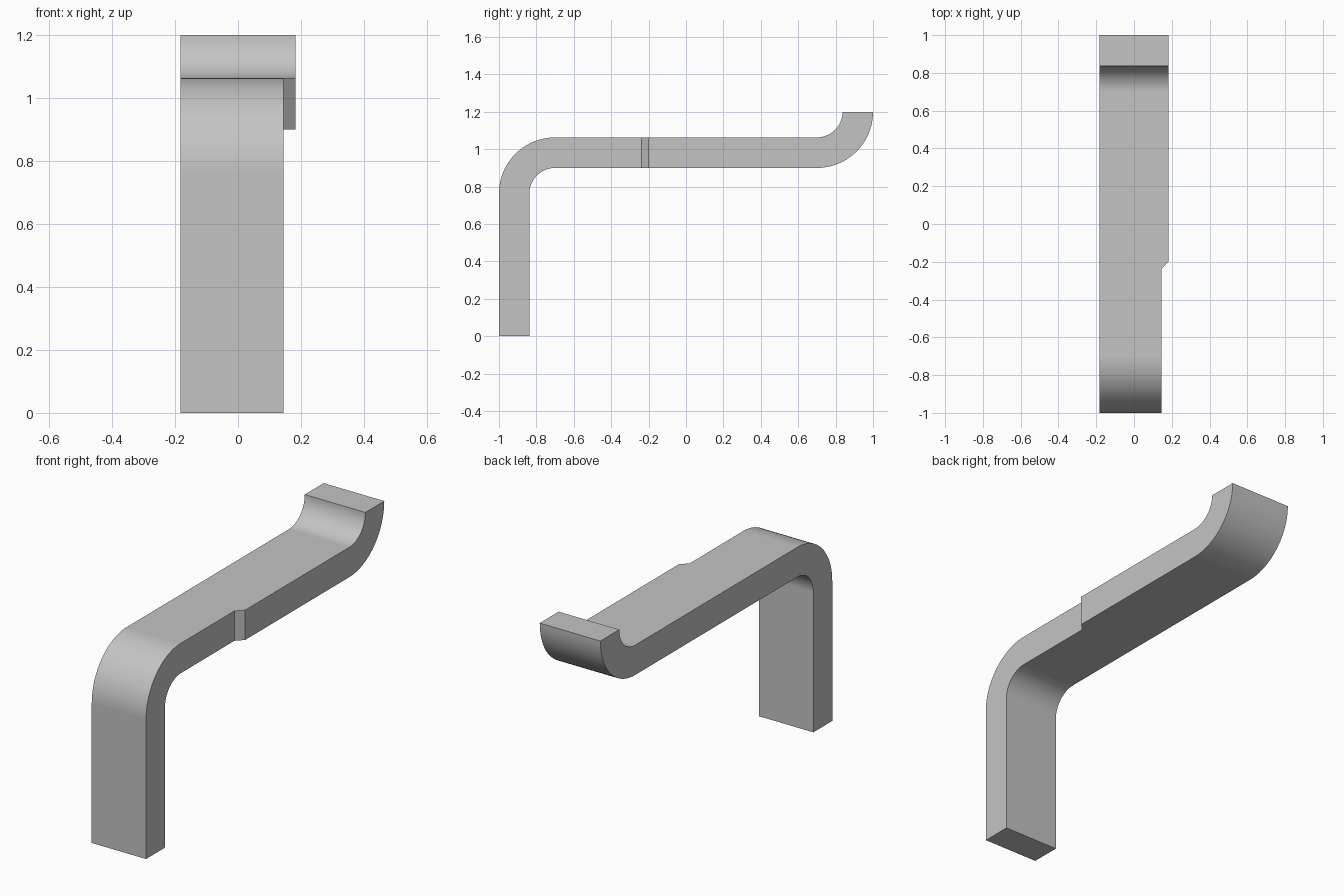
import bpy, bmesh
from math import sin, cos, pi, radians

cube = bpy.data.objects.get("Cube")
if cube:
    bpy.data.objects.remove(cube, do_unlink=True)

# Plain grey material
grey = bpy.data.materials.new("plain_grey")
grey.use_nodes = True
colour = (0.55, 0.55, 0.55, 1)
grey.diffuse_color = colour
grey.node_tree.nodes["Principled BSDF"].inputs["Base Color"].default_value = colour

LEFT, NARROW, WIDE = -0.183, 0.145, 0.183
R_OUT, R_IN = 0.30, 0.137
BEND_Y, LOW_Z, HIGH_Z = 0.70, 0.763, 1.20
STEPS = 24


def arc(y, z, start, end, r_upper, r_lower):
    """Paired upper and lower (y, z) points round one bend."""
    pairs = []
    for i in range(STEPS + 1):
        a = start + (end - start) * i / STEPS
        pairs.append([(y + r * cos(a), z + r * sin(a)) for r in (r_upper, r_lower)])
    return pairs


# Stations along the bar: upper point, lower point, right-hand edge
top, under = LOW_Z + R_OUT, LOW_Z + R_IN
stations = [((-1.0, 0), (-BEND_Y - R_IN, 0), NARROW)]
stations += [(*p, NARROW) for p in arc(-BEND_Y, LOW_Z, pi, pi / 2, R_OUT, R_IN)]
stations += [((y, top), (y, under), x) for y, x in ((-0.238, NARROW), (-0.20, WIDE))]
stations += [(*p, WIDE) for p in arc(BEND_Y, HIGH_Z, -pi / 2, 0, R_IN, R_OUT)]

# Sweep a rectangular section through the stations
bm = bmesh.new()
rings = []
for upper, lower, right in stations:
    corners = ((LEFT, upper), (right, upper), (right, lower), (LEFT, lower))
    rings.append([bm.verts.new((x, *p)) for x, p in corners])
for a, b in zip(rings, rings[1:]):
    for i in range(4):
        j = (i + 1) % 4
        bm.faces.new((a[i], a[j], b[j], b[i]))
bm.faces.new(rings[0])
bm.faces.new(rings[-1])
bmesh.ops.recalc_face_normals(bm, faces=bm.faces)

mesh = bpy.data.meshes.new("bent_bar")
bm.to_mesh(mesh)
bm.free()
mesh.materials.append(grey)
bar = bpy.data.objects.new("bent_bar", mesh)
bpy.context.collection.objects.link(bar)

# Smooth bends, crisp edges, flat straights
bpy.ops.object.select_all(action="DESELECT")
bar.select_set(True)
bpy.context.view_layer.objects.active = bar
bpy.ops.object.shade_smooth_by_angle(angle=radians(30))
weighted = bar.modifiers.new("flat_straights", "WEIGHTED_NORMAL")
weighted.keep_sharp = True
